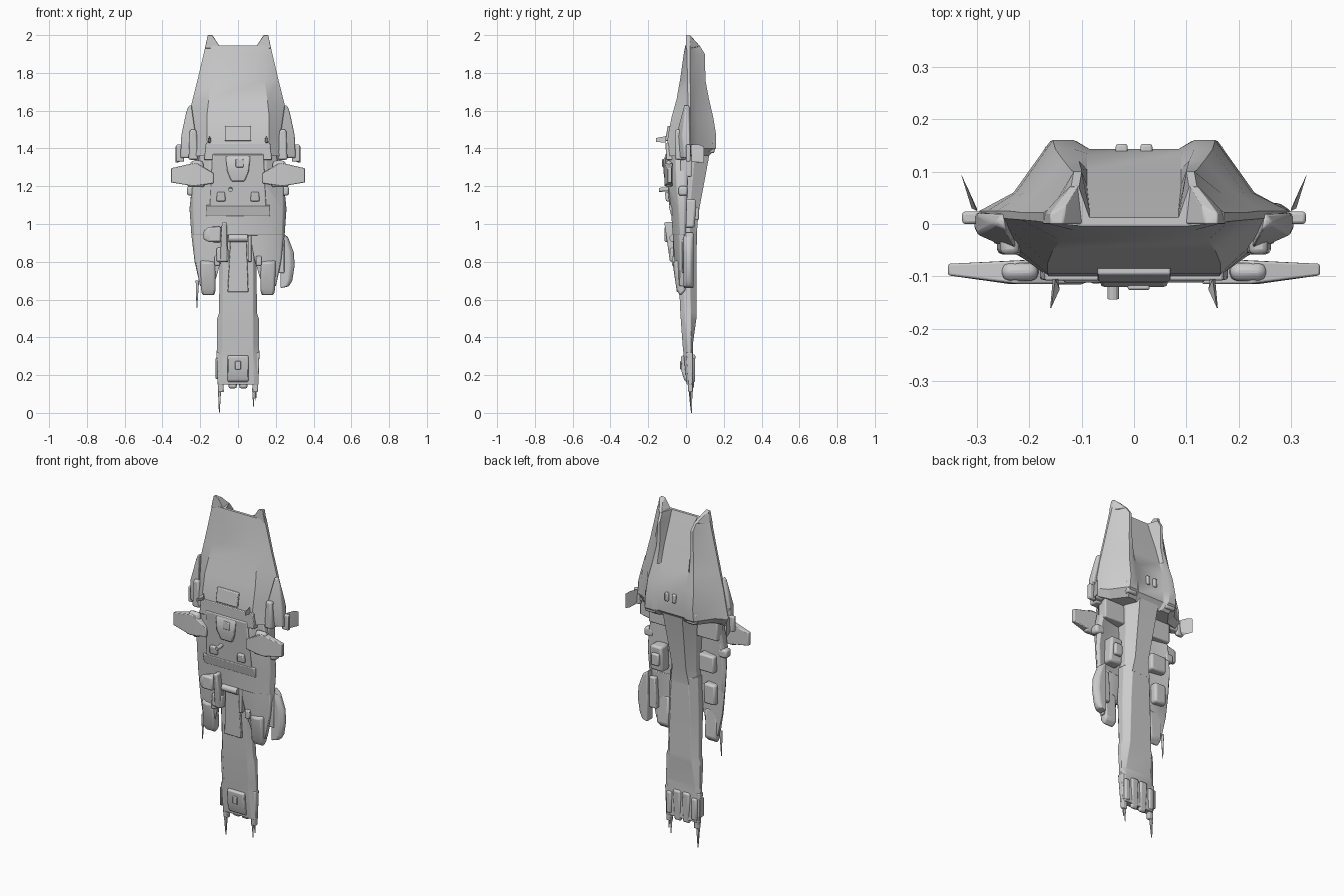
import bpy, bmesh, math
from mathutils import Vector


def finish(name, bm, bevel=0, mirror=False, seg=2):
    bmesh.ops.recalc_face_normals(bm, faces=bm.faces)
    me = bpy.data.meshes.new(name)
    bm.to_mesh(me)
    bm.free()
    ob = bpy.data.objects.new(name, me)
    bpy.context.collection.objects.link(ob)
    bpy.ops.object.select_all(action='DESELECT')
    bpy.context.view_layer.objects.active = ob
    ob.select_set(True)
    bpy.ops.object.shade_smooth_by_angle(angle=math.radians(28))
    if bevel:
        m = ob.modifiers.new("bevel", 'BEVEL')
        m.width, m.segments, m.limit_method = bevel, seg, 'ANGLE'
    if mirror:
        ob.modifiers.new("mirror", 'MIRROR')
    return ob


def hull(name, pts, bevel=0, mirror=False):
    """Convex solid around a few points."""
    bm = bmesh.new()
    for p in pts:
        bm.verts.new(p)
    r = bmesh.ops.convex_hull(bm, input=bm.verts)
    bmesh.ops.dissolve_limit(bm, angle_limit=0.02, verts=bm.verts, edges=bm.edges)
    return finish(name, bm, bevel, mirror)


def box(name, x, y, z, bevel=0, mirror=False):
    return hull(name, [(a, b, c) for a in x for b in y for c in z], bevel, mirror)


def taper(name, lo, hi, bevel=0, mirror=False):
    """Solid between two rectangles: (z, x0, x1, y0, y1)."""
    return hull(name, [(x, y, s[0]) for s in (lo, hi) for x in s[1:3] for y in s[3:5]], bevel, mirror)


def loft(name, sections, bevel=0):
    """Symmetric skin through half outlines: (z, [(x, y), ...]) from front to back."""
    bm = bmesh.new()
    rings = []
    for z, half in sections:
        full = half + [(-x, y) for x, y in reversed(half)]
        rings.append([bm.verts.new((x, y, z)) for x, y in full])
    n = len(rings[0])
    for a, b in zip(rings, rings[1:]):
        for i in range(n):
            bm.faces.new((a[i], a[(i + 1) % n], b[(i + 1) % n], b[i]))
    bm.faces.new(rings[0])
    bm.faces.new(rings[-1])
    return finish(name, bm, bevel)


def rod(name, p, q, r0, r1, sides=12, mirror=False):
    p, q = Vector(p), Vector(q)
    bm = bmesh.new()
    bmesh.ops.create_cone(bm, cap_ends=True, segments=sides, radius1=r0, radius2=r1, depth=(q - p).length)
    rot = (q - p).to_track_quat('Z', 'Y')
    for v in bm.verts:
        v.co = rot @ v.co + (p + q) / 2
    return finish(name, bm, 0, mirror)


# Engine block with sloped rear recess between two ridges
loft("engine_block", [
    (1.36, [(.155, -.105), (.26, -.03), (.27, .02), (.20, .04), (.14, .12), (.09, .12), (.08, .11)]),
    (1.40, [(.16, -.103), (.295, .012), (.295, .025), (.23, .06), (.16, .158), (.11, .158), (.085, .143)]),
    (1.47, [(.165, -.095), (.28, .012), (.28, .025), (.225, .06), (.155, .16), (.115, .16), (.085, .143)]),
    (1.57, [(.165, -.075), (.262, .012), (.262, .025), (.21, .06), (.15, .143), (.115, .143), (.09, .135)]),
    (1.66, [(.155, -.05), (.24, .01), (.24, .025), (.19, .06), (.135, .122), (.105, .12), (.09, .105)]),
    (1.76, [(.14, -.032), (.215, .008), (.215, .022), (.165, .06), (.12, .103), (.10, .103), (.09, .075)]),
    (1.90, [(.115, -.012), (.182, .005), (.182, .022), (.145, .05), (.115, .10), (.10, .10), (.085, .027)]),
    (1.945, [(.10, -.004), (.172, .003), (.172, .022), (.145, .04), (.12, .072), (.105, .07), (.085, .012)])])
hull("top_prong", [(.09, 0, 1.93), (.175, 0, 1.93), (.172, .022, 1.93), (.12, .075, 1.94), (.105, .075, 1.94),
                   (.135, 0, 2), (.16, 0, 2), (.16, .02, 2), (.13, .035, 1.985)], .003, True)
box("rear_vent", (.012, .035), (.12, .153), (1.47, 1.52), .005, True)
taper("rear_lip", (1.375, .10, .165, .10, .15), (1.44, .11, .172, .09, .15), .008, True)
taper("front_intake", (1.44, -.07, .07, -.11, -.07), (1.52, -.07, .07, -.097, -.06), .004)
taper("front_sill", (1.34, -.18, .18, -.106, -.06), (1.43, -.17, .17, -.108, -.06), .004)
hull("fixed_blade", [(.145, -.105, 1.43), (.155, -.105, 1.43), (.15, -.105, 1.465), (.16, -.16, 1.435),
                     (.158, -.16, 1.455), (.142, -.125, 1.45)], 0, True)

# Side pods and small tail fins
hull("side_pod", [(.22, -.05, 1.35), (.305, -.01, 1.35), (.305, .02, 1.35), (.23, .02, 1.35), (.22, -.055, 1.46),
                  (.30, -.02, 1.47), (.30, .022, 1.47), (.245, -.01, 1.63), (.268, 0, 1.62), (.25, .02, 1.63)],
     .006, True)
taper("pod_underside", (1.34, .21, .262, -.058, .0), (1.50, .22, .255, -.058, .0), .01, True)
hull("tail_fin", [(.30, .025, 1.42), (.31, .03, 1.33), (.308, .045, 1.42), (.33, .095, 1.325), (.33, .095, 1.41),
                  (.318, .07, 1.42), (.318, .07, 1.325), (.30, .03, 1.35)], 0, True)
box("fin_root", (.285, .328), (.0, .024), (1.33, 1.42), .006, True)

# Forward hull plate
loft("hull_plate", [
    (.94, [(.16, -.07), (.235, -.035), (.248, -.01), (.235, .0), (.1, -.02)]),
    (1.08, [(.16, -.08), (.24, -.04), (.258, -.01), (.245, .005), (.1, -.02)]),
    (1.20, [(.15, -.092), (.24, -.05), (.245, -.01), (.235, .01), (.1, -.02)]),
    (1.37, [(.15, -.102), (.2, -.055), (.205, -.01), (.2, .015), (.1, -.02)])], .004)
for x in (-1, 1):
    pts = [(.06, -.066, .95), (.16, -.07, .95), (.235, -.035, .95), (.248, -.01, .95), (.235, 0, .95), (.08, -.02, .95),
           (.085, -.058, .82), (.16, -.062, .82), (.225, -.03, .8), (.23, -.01, .8), (.10, -.02, .82),
           (.12, -.045, .70), (.20, -.035, .67), (.20, -.01, .67), (.12, -.015, .70)]
    hull("hull_leg", [(x * p[0], p[1], p[2]) for p in pts], .004)
hull("leg_fairing", [(.118, -.06, .80), (.158, -.072, .80), (.2, -.06, .80), (.118, -.01, .82), (.2, -.01, .82),
                     (.118, -.05, .65), (.195, -.05, .65), (.125, -.03, .618), (.19, -.03, .618),
                     (.12, .0, .65), (.195, .0, .65)], .012, True)
box("leg_joint", (.095, .125), (-.075, -.02), (.78, .83), .006, True)
rod("hull_probe", (-.215, -.02, .70), (-.218, -.02, .555), .009, .002)

# Armoured chest panel, sensor head and studs
taper("chest_panel", (1.07, -.15, .15, -.086, -.05), (1.37, -.135, .135, -.112, -.06), .006)
taper("chest_lower_lip", (1.04, -.17, .17, -.078, -.04), (1.10, -.17, .17, -.092, -.04), .006)
hull("sensor_head", [(-.065, -.105, 1.37), (.065, -.105, 1.37), (-.065, -.12, 1.34), (.065, -.12, 1.34),
                     (-.06, -.12, 1.28), (.06, -.12, 1.28), (-.035, -.112, 1.225), (.035, -.112, 1.225),
                     (-.06, -.08, 1.37), (.06, -.08, 1.37), (-.035, -.08, 1.225), (.035, -.08, 1.225)], .008)
box("sensor_face", (-.012, .03), (-.126, -.11), (1.30, 1.345), .004)
taper("chest_stud", (1.12, .065, .115, -.106, -.08), (1.17, .07, .11, -.112, -.08), .007, True)
rod("gun_pin", (-.04, -.09, 1.185), (-.04, -.143, 1.18), .011, .011)

# Short lateral wings with rounded nacelles
hull("wing", [(.13, -.115, 1.215), (.13, -.115, 1.27), (.13, -.065, 1.215), (.13, -.065, 1.27),
              (.235, -.115, 1.20), (.225, -.114, 1.325), (.235, -.07, 1.20), (.225, -.07, 1.325),
              (.355, -.098, 1.22), (.355, -.098, 1.295), (.355, -.076, 1.22), (.355, -.076, 1.295)], .004, True)
taper("wing_nacelle", (1.195, .175, .27, -.112, -.07), (1.335, .185, .25, -.108, -.075), .014, True)
box("under_wing_tank", (.215, .27), (-.04, .01), (1.15, 1.20), .012, True)

# Rear spine and long neck
loft("spine", [
    (.96, [(.085, -.03), (.085, .02), (.06, .058)]),
    (1.05, [(.08, -.03), (.08, .02), (.045, .065)]),
    (1.40, [(.10, -.03), (.10, .05), (.065, .13)])])
loft("neck", [
    (.15, [(.085, .004), (.108, .012), (.108, .03), (.09, .042)]),
    (.30, [(.08, -.012), (.113, .01), (.113, .025), (.09, .038)]),
    (.36, [(.08, -.018), (.112, .008), (.112, .028), (.085, .036)]),
    (.50, [(.08, -.028), (.11, -.005), (.11, .025), (.075, .055)]),
    (.53, [(.08, -.03), (.10, -.005), (.10, .025), (.072, .055)]),
    (.80, [(.08, -.042), (.098, -.02), (.098, .02), (.065, .056)]),
    (1.0, [(.08, -.045), (.09, -.03), (.09, .02), (.055, .058)])], .002)
taper("neck_ridge", (.64, -.055, .055, -.05, -.02), (.93, -.04, .045, -.062, -.02), .004)
box("neck_rail", (.052, .072), (-.068, -.03), (.80, .94), .004, True)
rod("neck_hinge", (-.05, -.068, .925), (.05, -.068, .925), .02, .02, 16)

# Nose: jaws, front block, rear thrusters and probes
taper("nose_jaw", (.11, .075, .105, .012, .036), (.32, .085, .114, .0, .036), .005, True)
hull("nose_block", [(-.055, -.008, .17), (.055, -.008, .17), (-.055, -.024, .22), (.055, -.024, .22),
                    (-.055, -.028, .30), (.055, -.028, .30), (-.055, .01, .16), (.055, .01, .16),
                    (-.055, .01, .31), (.055, .01, .31)], .006)
box("nose_stud", (-.015, .015), (-.031, -.01), (.23, .275), .004)
taper("rear_thruster", (.13, .006, .05, .02, .042), (.31, .006, .055, .015, .05), .01, True)
box("side_thruster", (.065, .1), (.02, .048), (.16, .29), .01, True)
taper("left_probe", (0, -.101, -.097, .026, .032), (.14, -.107, -.088, .016, .034), .002)
rod("right_probe", (.082, .02, .13), (.082, .024, .035), .007, .002)
rod("right_probe_short", (.094, .02, .13), (.094, .024, .065), .005, .002)
box("nose_side_plate", (-.118, -.108), (.0, .04), (.18, .29), .003)

# Left front turret
hull("turret_head", [(-.185, -.10, .96), (-.185, -.10, .92), (-.16, -.115, .985), (-.16, -.115, .905),
                     (-.09, -.115, .985), (-.09, -.115, .905), (-.18, -.06, .96), (-.18, -.06, .92),
                     (-.09, -.05, .99), (-.09, -.05, .90)], .01)
taper("turret_arm", (.80, -.095, -.055, -.085, -.04), (1.01, -.085, -.06, -.115, -.05), .008)
box("turret_foot", (-.115, -.05), (-.085, -.04), (.80, .875), .01)

# Right outboard disc pod
hull("disc_pod", [(.225 + a * f, y, z) for y, f in ((-.012, .7), (.005, 1), (.025, 1), (.04, .7))
                  for a, z in ((0, .66), (.045, .67), (.062, .70), (.075, .78), (.07, .85), (.04, .93), (.0, .96))],
     .006)
taper("disc_mount", (.74, .18, .245, -.02, .02), (.92, .19, .245, -.02, .02), .006)

# Equipment in the open rear bay
box("bay_frame", (.09, .225), (-.03, .03), (1.25, 1.37), .006, True)
taper("bay_crate", (.98, .12, .205, -.02, .045), (1.13, .125, .20, -.02, .055), .012)
box("bay_crate_cap", (.135, .185), (.04, .068), (1.02, 1.09), .008)
box("bay_rack", (-.2, -.1), (-.03, .03), (1.05, 1.15), .01)
box("bay_cell", (-.205, -.13), (-.03, .025), (.86, .98), .012)
